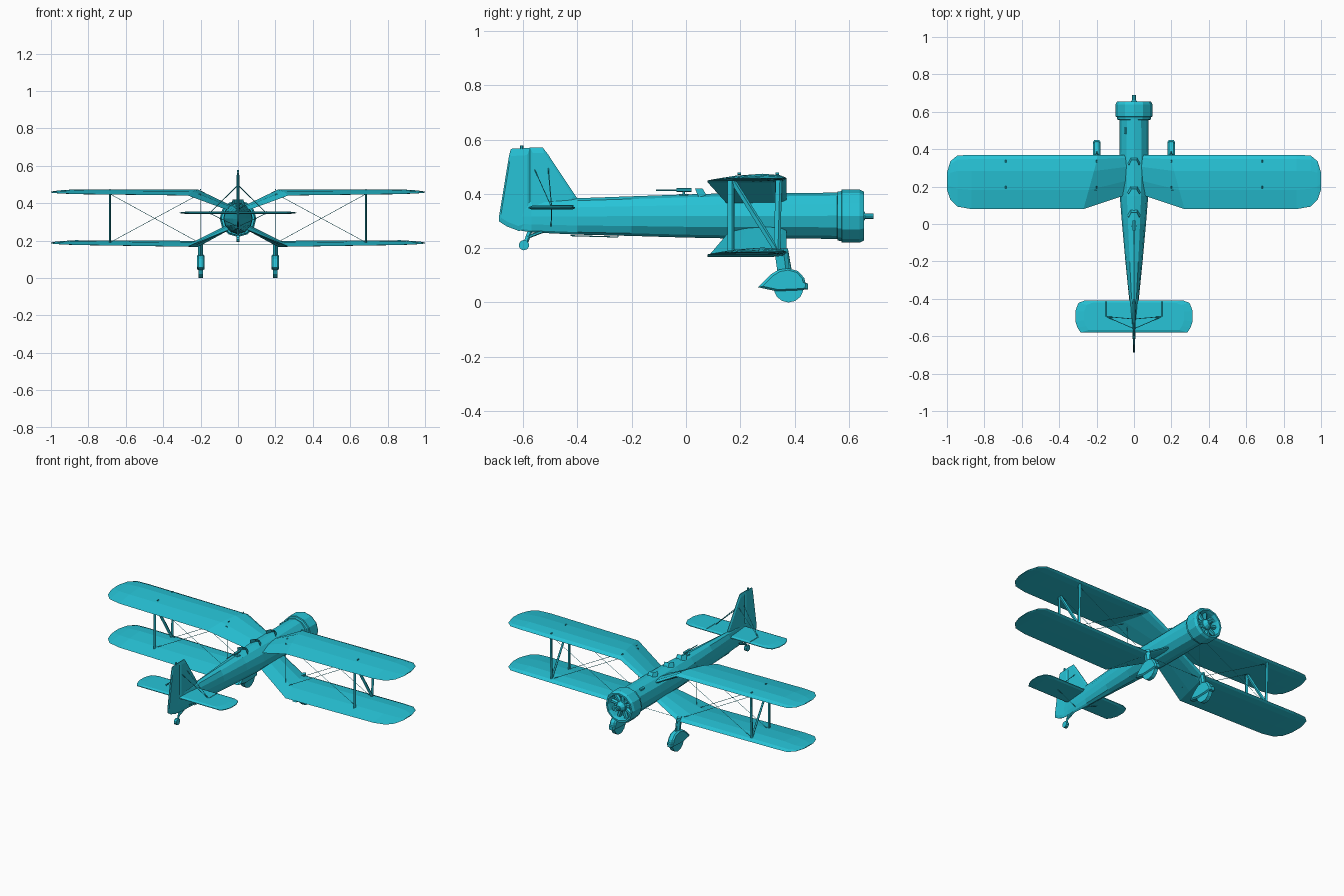
import bpy, bmesh, math
from mathutils import Vector, Matrix

if "Cube" in bpy.data.objects:
    bpy.data.objects.remove(bpy.data.objects["Cube"])

paint = bpy.data.materials.new("teal_paint")
paint.diffuse_color = (0.02, 0.55, 0.68, 1)
paint.use_nodes = True
paint.node_tree.nodes["Principled BSDF"].inputs["Base Color"].default_value = paint.diffuse_color


def finish(name, bm, mirror=False):
    bmesh.ops.recalc_face_normals(bm, faces=bm.faces)
    me = bpy.data.meshes.new(name)
    bm.to_mesh(me)
    bm.free()
    me.materials.append(paint)
    ob = bpy.data.objects.new(name, me)
    bpy.context.collection.objects.link(ob)
    if mirror:
        ob.modifiers.new("Mirror", 'MIRROR').use_mirror_merge = False
    return ob


def loft(bm, rings, caps=True):
    vs = [[bm.verts.new(p) for p in r] for r in rings]
    n = len(vs[0])
    for a, b in zip(vs, vs[1:]):
        for i in range(n):
            j = (i + 1) % n
            bm.faces.new((a[i], a[j], b[j], b[i]))
    if caps:
        bm.faces.new(vs[0])
        bm.faces.new(vs[-1])


def rod(bm, a, b, r, n=6, r2=None, flat=(1, 1)):
    """Tapered rod from a to b; flat squashes its local x and y."""
    a, b = Vector(a), Vector(b)
    d = b - a
    m = Matrix.Translation((a + b) / 2) @ d.to_track_quat('Z', 'Y').to_matrix().to_4x4()
    m = m @ Matrix.Diagonal((flat[0], flat[1], 1, 1))
    bmesh.ops.create_cone(bm, cap_ends=True, segments=n, radius1=r,
                          radius2=r if r2 is None else r2, depth=d.length, matrix=m)


def strut(bm, a, b, chord, thick):
    """Streamlined strut: a diamond section with its chord along y."""
    a, b = Vector(a), Vector(b)
    sec = [(0, chord / 2), (thick / 2, chord * .15), (0, -chord / 2), (-thick / 2, chord * .15)]
    loft(bm, [[p + Vector((x, y, 0)) for x, y in sec] for p in (a, b)])


def rods(name, pairs, r, mirror=True, n=4):
    bm = bmesh.new()
    for a, b in pairs:
        rod(bm, a, b, r, n)
    return finish(name, bm, mirror)


def oval(y, hw, z0, z1, n=12):
    c, h = (z0 + z1) / 2, (z1 - z0) / 2
    return [(hw * math.cos(2 * math.pi * i / n), y, c + h * math.sin(2 * math.pi * i / n)) for i in range(n)]


# Fuselage: y, half width, bottom, top
bm = bmesh.new()
loft(bm, [oval(*s) for s in [
    (-0.63, .004, .268, .365), (-0.57, .009, .258, .375), (-0.40, .026, .250, .384),
    (-0.20, .046, .245, .391), (0.0, .064, .239, .398), (0.15, .076, .236, .402),
    (0.35, .079, .236, .402), (0.57, .077, .234, .405)]])
finish("fuselage", bm)

# Engine cowling: revolved radius profile, open at the front
bm = bmesh.new()
loft(bm, [oval(y, r, .318 - r, .318 + r) for y, r in [
    (.556, .078), (.558, .090), (.572, .092), (.574, .098), (.640, .098), (.656, .090),
    (.656, .080), (.640, .076), (.600, .074), (.600, .01)]])
finish("engine_cowling", bm)

# Radial engine and hub
bm = bmesh.new()
rod(bm, (0, .598, .318), (0, .635, .318), .038, 10, .032)
rod(bm, (0, .635, .318), (0, .660, .318), .030, 10, .014)
rod(bm, (0, .655, .318), (0, .690, .318), .010, 8)
for i in range(9):
    a = 2 * math.pi * i / 9 + math.pi / 2
    d = Vector((math.cos(a), 0, math.sin(a)))
    c = Vector((0, .617, .318))
    rod(bm, c + d * .025, c + d * .073, .013, 6)
finish("radial_engine", bm)

# Wings: (x leading, x trailing, y leading, y trailing, z, thickness factor)
FOIL = [(0, 0), (.08, .012), (.3, .019), (.65, .010), (1, -.012), (.6, -.013), (.2, -.013), (.05, -.008)]


def wing(name, stations):
    bm = bmesh.new()
    loft(bm, [[(xl + (xt - xl) * f, yl + (yt - yl) * f, z + t * k) for f, t in FOIL]
              for xl, xt, yl, yt, z, k in stations])
    return finish(name, bm, True)


def tip(z):
    return [(.87, .87, .370, .080, z, .8), (.945, .945, .366, .093, z, .55),
            (.982, .982, .335, .130, z, .35), (1.0, 1.0, .275, .185, z, .15)]


wing("upper_wing", [(.03, .03, .37, .16, .366, 1.0), (.19, .27, .37, .080, .454, 1.0)] + tip(.459))
wing("lower_wing", [(.04, .04, .37, .16, .274, 1.0), (.20, .27, .37, .080, .180, 1.0)] + tip(.187))

# Interplane N struts
bm = bmesh.new()
for a, b in [((.685, .335, .188), (.685, .342, .452)), ((.685, .165, .188), (.685, .165, .450)),
             ((.685, .335, .190), (.685, .172, .450))]:
    strut(bm, a, b, .024, .012)
finish("interplane_struts", bm, True)

# Crossed bracing wires
pairs = []
for y in (.18, .33):
    pairs += [((.685, y, .45), (.20, y, .185)), ((.685, y, .19), (.20, y, .452)),
              ((.20, y, .19), (.20, y, .45))]
rods("bracing_wires", pairs, .0013)
rods("spreader_wire", [((-.2, .33, .18), (.2, .33, .18))], .0013, False)

# Small fittings on the upper wing surface
pairs = [((x, y, z), (x, y + .012, z)) for x, z in ((.2, .474), (.685, .474)) for y in (.19, .33)]
rods("wing_fittings", pairs, .004)


def slab(name, pts, thick, axis, offset, edge=.25, mirror=False):
    """Outline plate bevelled towards its rim; axis 0 = yz outline, 2 = xy outline."""
    cx = sum(p[0] for p in pts) / len(pts)
    cy = sum(p[1] for p in pts) / len(pts)
    bm = bmesh.new()
    rings = []
    for s, t in ((.85, -1), (1, -edge), (1, edge), (.85, 1)):
        q = [(cx + (u - cx) * s, cy + (v - cy) * s) for u, v in pts]
        d = offset + t * thick / 2
        rings.append([(d, u, v) if axis == 0 else (u, v, d) for u, v in q])
    loft(bm, rings)
    return finish(name, bm, mirror)


# Fin, rudder and tailplane
slab("fin", [(-.575, .27), (-.45, .30), (-.40, .382), (-.508, .545), (-.527, .57), (-.575, .57)], .014, 0, 0)
slab("rudder", [(-.575, .57), (-.645, .566), (-.652, .54), (-.689, .315), (-.688, .298), (-.66, .280),
                (-.615, .263), (-.575, .275)], .012, 0, 0)
half = [(.26, -.408), (.297, -.422), (.314, -.465), (.314, -.52), (.302, -.555), (.285, -.580)]
slab("tailplane", half + [(-x, y) for x, y in reversed(half)], .015, 2, .349)

# Tail bracing and rudder-top light
rods("tail_bracing", [((.15, -.495, .35), (0, -.56, .495)), ((.15, -.495, .35), (0, -.508, .50)),
                      ((.15, -.495, .345), (.012, -.497, .28)), ((.15, -.495, .357), (.15, -.415, .357))], .0018)
rods("tail_light", [((0, -.605, .565), (0, -.605, .579))], .006, False, 6)

# Tail wheel
bm = bmesh.new()
rod(bm, (-.009, -.597, .211), (.009, -.597, .211), .019, 10)
strut(bm, (0, -.592, .215), (0, -.575, .262), .018, .012)
rod(bm, (0, -.585, .24), (0, -.52, .265), .006)
finish("tail_wheel", bm)

# Main wheels, streamlined wheel covers and legs
bm = bmesh.new()
rod(bm, (.187, .378, .055), (.211, .378, .055), .055, 14)
finish("main_wheels", bm, True)
slab("wheel_covers", [(.265, .056), (.312, .103), (.340, .120), (.375, .126), (.412, .116), (.436, .090),
                      (.440, .072), (.450, .070), (.449, .048), (.40, .044), (.33, .042)],
     .040, 0, .199, .6, True)
bm = bmesh.new()
strut(bm, (.199, .362, .11), (.202, .350, .198), .050, .026)
rod(bm, (.199, .385, .115), (.199, .372, .19), .005)
finish("gear_legs", bm, True)

# Cockpit windscreens: three leaning panels each
for i, (y, w) in enumerate([(.355, .034), (.20, .036), (.075, .036)]):
    bm = bmesh.new()
    low = [(-w, y - .028, .386), (-w * .5, y, .396), (w * .5, y, .396), (w, y - .028, .386)]
    top = [(x * .8, yy - .014, .420) for x, yy, z in low]
    for k in range(3):
        bm.faces.new([bm.verts.new(p) for p in (low[k], low[k + 1], top[k + 1], top[k])])
    finish(f"windscreen_{i + 1}", bm)

# Rear flexible gun on its post
bm = bmesh.new()
rod(bm, (0, -.11, .413), (0, -.03, .414), .003)
rod(bm, (0, -.035, .414), (0, .02, .414), .008)
rod(bm, (0, -.008, .385), (0, -.008, .414), .005)
rod(bm, (0, -.008, .394), (0, -.008, .400), .018, 10)
finish("rear_gun", bm)

# Air scoop on the nose and belly aerial
bm = bmesh.new()
rod(bm, (-.045, .48, .386), (-.045, .515, .386), .009, 6)
finish("nose_scoop", bm)
rods("belly_aerial", [((0, -.425, .246), (0, -.25, .241)), ((0, -.25, .241), (0, -.25, .25))], .002, False)
